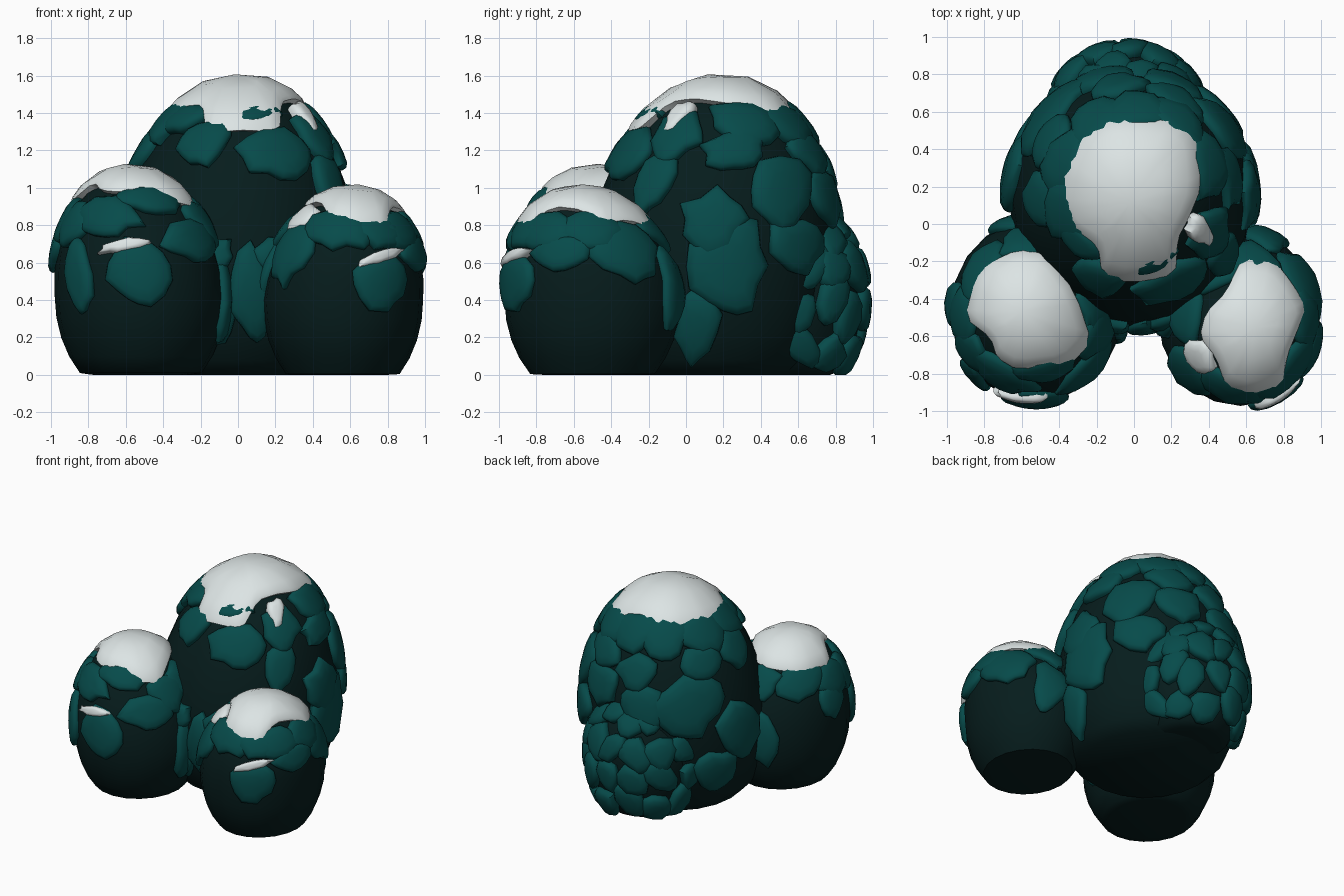
import bpy, bmesh, math, random
from mathutils import Vector

if "Cube" in bpy.data.objects:
    bpy.data.objects.remove(bpy.data.objects["Cube"])

random.seed(4)


def material(name, rgb):
    m = bpy.data.materials.new(name)
    m.diffuse_color = (*rgb, 1)
    m.use_nodes = True
    m.node_tree.nodes["Principled BSDF"].inputs["Base Color"].default_value = m.diffuse_color
    return m


DARK = material("dark inner foliage", (0.002, 0.012, 0.012))
TEAL = material("teal foliage", (0.002, 0.070, 0.069))
SNOW = material("snow", (0.72, 0.78, 0.78))
RIM = ((0.45, 1), (0.78, 0.9), (0.95, 0.6), (1, 0.2), (0.94, None))


def finish(bm, name, mat):
    bmesh.ops.recalc_face_normals(bm, faces=bm.faces)
    me = bpy.data.meshes.new(name)
    bm.to_mesh(me)
    bm.free()
    me.materials.append(mat)
    ob = bpy.data.objects.new(name, me)
    bpy.context.collection.objects.link(ob)
    bpy.context.view_layer.objects.active = ob
    ob.select_set(True)
    bpy.ops.object.shade_smooth_by_angle(angle=math.radians(50))
    ob.select_set(False)


def skin(bm, mid, rings):
    segs = len(rings[0])
    for i in range(segs):
        j = (i + 1) % segs
        bm.faces.new((mid, rings[0][i], rings[0][j]))
        for r, q in zip(rings, rings[1:]):
            bm.faces.new((r[i], q[i], q[j], r[j]))


class Bush:
    """Egg-shaped mound: centre, radii, height above and depth below the centre, lean of the top."""

    def __init__(self, name, centre, rx, ry, top, low, lean):
        self.name, self.c, self.lean = name, Vector(centre), Vector((*lean, 0))
        self.rx, self.ry, self.top, self.low = rx, ry, top, low

    def scale(self, n):
        return Vector((self.rx, self.ry, self.top if n.z >= 0 else self.low))

    def point(self, n, off=0.0):
        s = self.scale(n)
        p = Vector([s[i] * n[i] for i in range(3)])
        p += self.c + Vector([n[i] / s[i] for i in range(3)]).normalized() * off
        p += self.lean * max(n.z, 0)
        p.z = max(p.z, 0.0)
        return p

    def core(self):
        bm = bmesh.new()
        bmesh.ops.create_uvsphere(bm, u_segments=20, v_segments=16, radius=1)
        for v in bm.verts:
            v.co = self.point(v.co.normalized())
        bmesh.ops.remove_doubles(bm, verts=bm.verts, dist=0.0005)
        # flatten the sunken underside into one base
        flat = [f for f in bm.faces if all(v.co.z < 1e-5 for v in f.verts)]
        bmesh.ops.dissolve_faces(bm, faces=flat)
        finish(bm, self.name + "_core", DARK)

    def patch(self, bm, az, z, w, h, thick, taper, segs=13, turn=0.25, tilt=0.0):
        """Raised ragged plate lying on the mound at a bearing (0 = front) and height."""
        b = self.top if z >= self.c.z else self.low
        sz = max(-0.999, min(0.999, (z - self.c.z) / b))
        a, cz = math.radians(az), math.sqrt(1 - sz * sz)
        d = Vector((math.sin(a) * cz, -math.cos(a) * cz, sz))
        e1 = Vector((math.cos(a), math.sin(a), 0))
        e2 = d.cross(e1)
        s = self.scale(d)
        l1 = Vector([s[i] * e1[i] for i in range(3)]).length
        l2 = Vector([s[i] * e2[i] for i in range(3)]).length
        tilt += random.uniform(-turn, turn)
        ct, st = math.cos(tilt), math.sin(tilt)
        edge = [random.uniform(0.84, 1.2) for _ in range(segs)]
        rings = []
        for rho, k in RIM:
            ring = []
            for i in range(segs):
                t = 2 * math.pi * i / segs
                x, y = math.cos(t) * rho * edge[i], math.sin(t) * rho * edge[i]
                off = -0.03 if k is None else thick * k - 0.015 * taper * y * rho
                x *= (1 + taper * y) * w / 2
                y *= h / 2
                x, y = x * ct - y * st, x * st + y * ct
                n = (d + e1 * (x / l1) + e2 * (y / l2)).normalized()
                ring.append(bm.verts.new(self.point(n, off)))
            rings.append(ring)
        skin(bm, bm.verts.new(self.point(d, thick)), rings)

    def plates(self, part, mat, rows, thick, taper, **kw):
        bm = bmesh.new()
        for row in rows:
            self.patch(bm, *row, thick, taper, **kw)
        finish(bm, self.name + "_" + part, mat)

    def snow_cap(self, outline, thick):
        """Snow lying on the crown, its outline drawn as seen from above."""
        bm = bmesh.new()
        pts = [Vector(p) for p in outline]
        # round off the outline with one corner-cutting step
        pts = [p.lerp(q, t) for p, q in zip(pts, pts[1:] + pts[:1]) for t in (0.2, 0.8)]
        mid = sum(pts, Vector((0, 0))) / len(pts)

        def crown(p, off):
            z = 0.9
            for _ in range(6):  # allow for the lean
                x = (p.x - self.c.x - self.lean.x * z) / self.rx
                y = (p.y - self.c.y - self.lean.y * z) / self.ry
                z = math.sqrt(max(0.04, 1 - x * x - y * y))
            return bm.verts.new(self.point(Vector((x, y, z)).normalized(), off))

        rings = [[crown(mid.lerp(p, rho), -0.03 if k is None else thick * (0.5 + 0.5 * k)) for p in pts]
                 for rho, k in RIM]
        skin(bm, crown(mid, thick), rings)
        finish(bm, self.name + "_snow", SNOW)


def collar(z, w, h, bearings):
    """Row of foliage clumps around a mound just below the snow."""
    return [(a, z + random.uniform(-0.03, 0.03), w, h) for a in bearings]


# Tall middle bush
main = Bush("middle_bush", (-0.02, 0.13, 0.55), 0.65, 0.68, 1.01, 0.85, (0.04, 0.07))
main.core()
main.plates("leaves", TEAL, collar(1.36, 0.38, 0.32, (-150, -112, -72, 108, 148, 180)) + [
    (-24, 1.24, 0.30, 0.30), (24, 1.19, 0.48, 0.32), (-48, 1.36, 0.30, 0.2), (62, 1.27, 0.28, 0.32),
    (56, 1.02, 0.20, 0.34), (100, 1.2, 0.34, 0.26), (90, 0.82, 0.34, 0.36), (125, 0.98, 0.42, 0.42),
    (98, 0.55, 0.45, 0.48), (83, 0.24, 0.22, 0.4), (155, 1.18, 0.32, 0.28), (160, 0.95, 0.34, 0.3),
    (132, 0.68, 0.36, 0.32), (-170, 1.1, 0.3, 0.3), (-135, 0.88, 0.55, 0.42), (-120, 1.16, 0.3, 0.26),
    (-102, 0.62, 0.40, 0.46), (-165, 0.85, 0.34, 0.32), (-85, 1.18, 0.3, 0.32), (-118, 0.36, 0.34, 0.3),
    (8, 0.42, 0.24, 0.5), (-12, 0.64, 0.26, 0.2), (20, 0.62, 0.24, 0.2), (-10, 0.3, 0.2, 0.3),
    (12, 1.38, 0.28, 0.12),
], 0.05, 0.3)
main.snow_cap([(-.12, .56), (.25, .54), (.32, .48), (.34, .2), (.27, .03), (.22, -.06), (.21, -.25), (-.02, -.29),
               (-.16, -.25), (-.18, -.1), (-.34, 0), (-.38, .1), (-.36, .3), (-.24, .49)], 0.055)
main.plates("snow_drift", SNOW, [(58, 1.36, 0.12, 0.22)], 0.06, 0.1)

# Front left bush
left = Bush("left_bush", (-0.52, -0.46, 0.42), 0.46, 0.49, 0.66, 0.58, (-0.05, -0.02))
left.core()
left.plates("leaves", TEAL, collar(0.85, 0.36, 0.28, (-130, -85, 100, 140, 180)) + [
    (-25, 0.85, 0.40, 0.24), (18, 0.93, 0.36, 0.2), (0, 0.54, 0.36, 0.38), (-45, 0.52, 0.2, 0.46),
    (48, 0.72, 0.42, 0.24), (82, 0.42, 0.22, 0.66), (-165, 0.45, 0.26, 0.46), (-60, 0.8, 0.26, 0.28),
    (160, 0.62, 0.32, 0.36), (75, 0.82, 0.3, 0.26), (-95, 0.68, 0.24, 0.28),
], 0.04, 0.3)
left.snow_cap([(-.62, -.16), (-.47, -.18), (-.33, -.38), (-.25, -.62), (-.35, -.73), (-.62, -.76), (-.72, -.7),
               (-.75, -.6), (-.88, -.5), (-.83, -.3), (-.77, -.23)], 0.05)
left.plates("snow_drift", SNOW, [(-8, 0.69, 0.30, 0.07)], 0.046, 0.1, turn=0.02, tilt=0.15)

# Front right bush
right = Bush("right_bush", (0.56, -0.5, 0.4), 0.43, 0.47, 0.57, 0.56, (0.05, -0.06))
right.core()
right.plates("leaves", TEAL, collar(0.78, 0.36, 0.26, (-100, -150, 175, 95, 55)) + [
    (-10, 0.78, 0.44, 0.24), (28, 0.48, 0.30, 0.32), (-50, 0.66, 0.32, 0.38), (70, 0.66, 0.34, 0.2),
    (122, 0.66, 0.42, 0.36), (160, 0.45, 0.24, 0.5), (-95, 0.5, 0.24, 0.5), (30, 0.76, 0.32, 0.2),
    (-140, 0.6, 0.3, 0.36),
], 0.04, 0.3)
right.snow_cap([(.58, -.2), (.74, -.22), (.82, -.32), (.9, -.45), (.86, -.55), (.8, -.7), (.78, -.85), (.62, -.89),
                (.5, -.85), (.45, -.7), (.37, -.6), (.4, -.48), (.5, -.38)], 0.05)
right.plates("snow_drift", SNOW, [(28, 0.63, 0.28, 0.07)], 0.046, 0.1, turn=0.02, tilt=0.3)
right.plates("snow_side", SNOW, [(-58, 0.83, 0.2, 0.18)], 0.042, 0.1)

# Low back bush, covered in smaller clumps
back = Bush("back_bush", (-0.04, 0.56, 0.42), 0.40, 0.38, 0.46, 0.56, (0, 0.02))
back.core()
small = []
for z, start, count in ((0.15, 95, 6), (0.36, 88, 7), (0.57, 100, 7), (0.76, 92, 6)):
    for i in range(count):
        az = start + i * (290 - start) / count + random.uniform(-8, 8)
        small.append((az, z + random.uniform(-0.05, 0.05), random.uniform(0.16, 0.26), random.uniform(0.22, 0.36)))
back.plates("leaves", TEAL, small, 0.055, 0.3, segs=9, turn=0.8)
